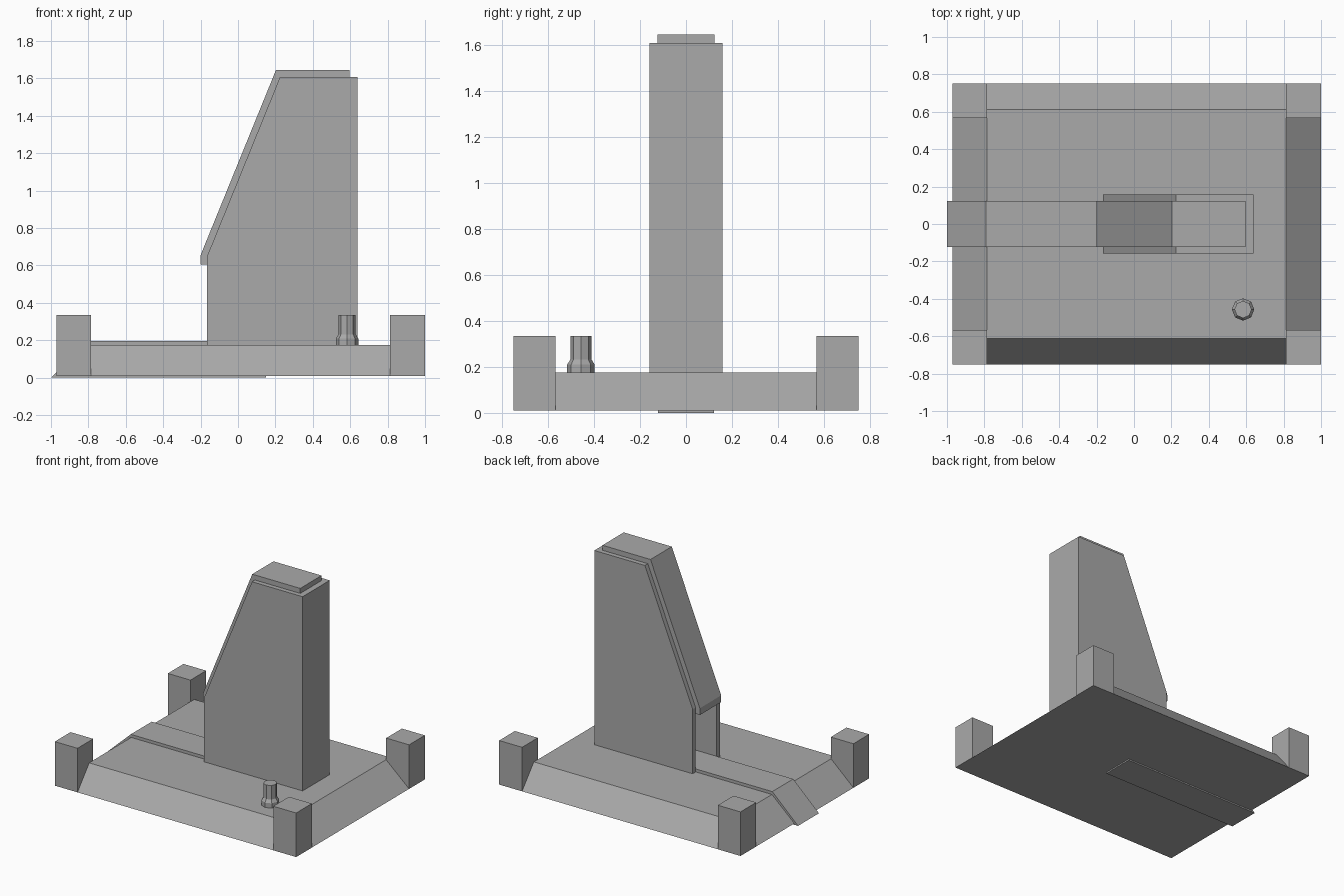
import bpy, bmesh, math

cube = bpy.data.objects.get("Cube")
if cube:
    bpy.data.objects.remove(cube, do_unlink=True)

GREY = (0.4, 0.4, 0.4, 1.0)
grey = bpy.data.materials.new("plain_grey")
grey.use_nodes = True
grey.diffuse_color = GREY
grey.node_tree.nodes["Principled BSDF"].inputs["Base Color"].default_value = GREY


def finish(name, bm):
    """Turn a bmesh into a flat-shaded object."""
    bmesh.ops.recalc_face_normals(bm, faces=bm.faces)
    mesh = bpy.data.meshes.new(name)
    bm.to_mesh(mesh)
    bm.free()
    mesh.materials.append(grey)
    obj = bpy.data.objects.new(name, mesh)
    bpy.context.collection.objects.link(obj)
    return obj


def loft(name, rings):
    """Join matching rings of points and cap both ends."""
    bm = bmesh.new()
    loops = [[bm.verts.new(p) for p in ring] for ring in rings]
    n = len(loops[0])
    for a, b in zip(loops, loops[1:]):
        for i in range(n):
            j = (i + 1) % n
            bm.faces.new((a[i], a[j], b[j], b[i]))
    bm.faces.new(loops[0])
    bm.faces.new(loops[-1])
    return finish(name, bm)


def slab(name, profile, half_width):
    """Extrude an x-z profile evenly to both sides of y = 0."""
    return loft(name, [[(x, y, z) for x, z in profile]
                       for y in (-half_width, half_width)])


def rect(x0, x1, y0, y1, z):
    return [(x0, y0, z), (x1, y0, z), (x1, y1, z), (x0, y1, z)]


# Sloped base
loft("base", [rect(-0.97, 1.0, -0.75, 0.75, 0.01),
              rect(-0.787, 0.812, -0.613, 0.613, 0.175)])

# Corner posts
for side, x0, x1 in (("right", -0.97, -0.785), ("left", 0.813, 1.0)):
    for end, y0, y1 in (("front", -0.75, -0.567), ("back", 0.567, 0.75)):
        loft(f"post_{end}_{side}",
             [rect(x0, x1, y0, y1, z) for z in (0.01, 0.335)])

# Ramp and walkway running into the tower
slab("ramp", [(-1.0, 0), (0.15, 0), (0.15, 0.197), (-0.79, 0.197)], 0.122)

# Tower with a doorway cut under the ridge
tower = slab("tower", [(-0.165, 0.17), (0.638, 0.17), (0.638, 1.608),
                       (0.225, 1.608), (-0.165, 0.65)], 0.158)
cutter = slab("doorway_cutter", [(-0.3, 0.1), (0.15, 0.1),
                                 (0.15, 0.605), (-0.3, 0.605)], 0.122)
cutter.hide_render = True
cutter.hide_viewport = True
cutter.display_type = 'WIRE'
cut = tower.modifiers.new("doorway", 'BOOLEAN')
cut.operation = 'DIFFERENCE'
cut.solver = 'EXACT'
cut.object = cutter

# Raised ridge over the slope and the roof
slab("ridge", [(-0.2, 0.605), (-0.2, 0.655), (0.203, 1.645), (0.595, 1.645),
               (0.595, 1.5), (0.25, 1.5), (-0.1, 0.605)], 0.124)

# Eight-sided vent pipe
pipe = []
for r, z in ((0.06, 0.17), (0.06, 0.21), (0.046, 0.232), (0.046, 0.335)):
    pipe.append([(0.583 + r * math.cos(i * math.tau / 8),
                  -0.457 + r * math.sin(i * math.tau / 8), z)
                 for i in range(8)])
loft("vent_pipe", pipe)
